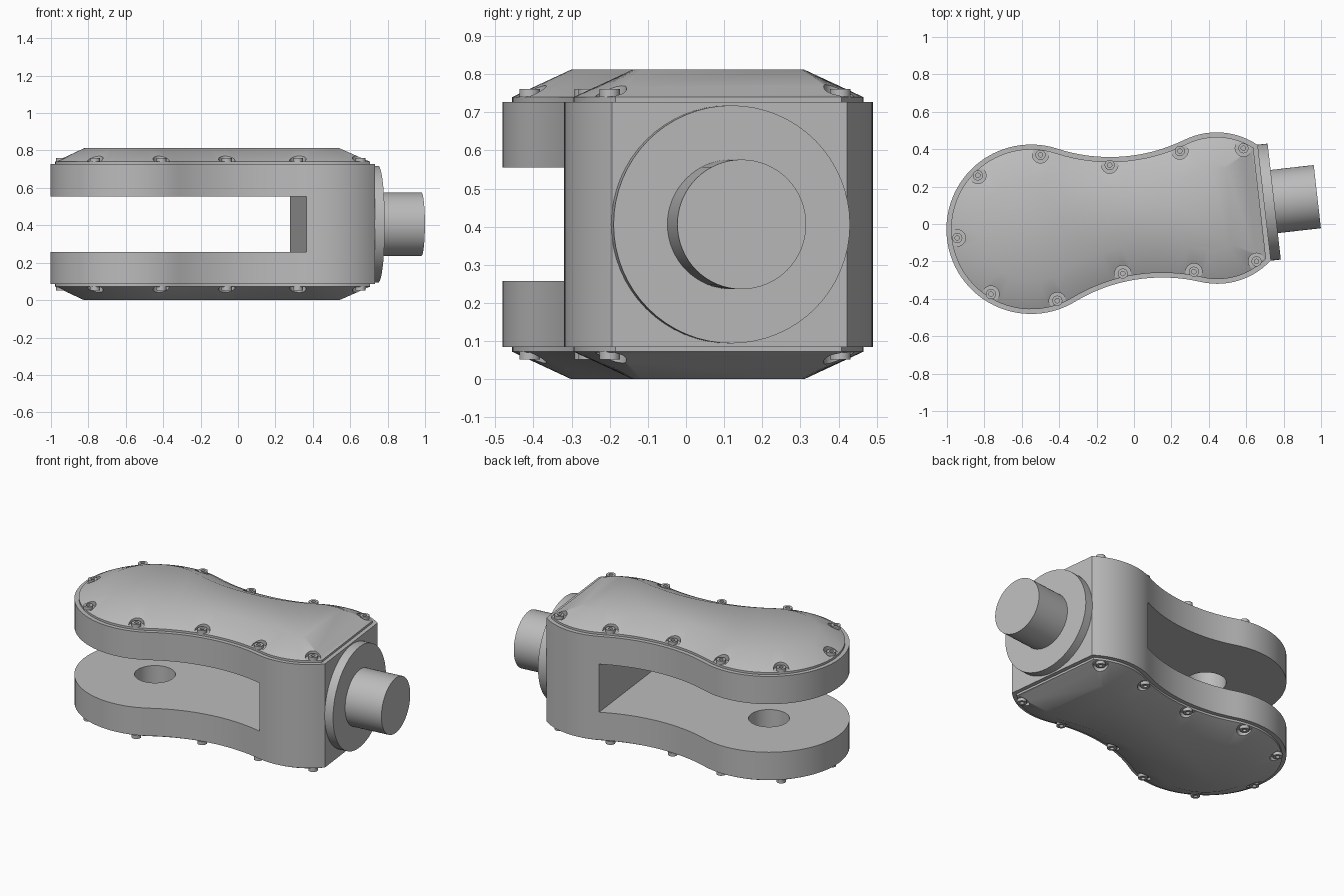
import bpy, bmesh
from math import radians, cos, sin, acos, atan2, hypot, pi
from mathutils import Matrix, Vector

if "Cube" in bpy.data.objects:
    bpy.data.objects.remove(bpy.data.objects["Cube"], do_unlink=True)

# One plain grey for every part
grey = bpy.data.materials.new("plain grey")
grey.use_nodes = True
grey.diffuse_color = (0.5, 0.5, 0.5, 1)
grey.node_tree.nodes["Principled BSDF"].inputs["Base Color"].default_value = (0.5, 0.5, 0.5, 1)

# Link frame: u runs from the centre of the round lobe towards the shaft
FRAME = Matrix.Translation((-0.55, -0.028, 0)) @ Matrix.Rotation(radians(6.5), 4, 'Z')
MID = 0.406          # mid height
HALF_BODY = 0.321    # half height of the body
END = 1.255          # flat end of the body
LIP = 0.025          # ledge around the covers


def make_object(name, bm):
    bmesh.ops.recalc_face_normals(bm, faces=bm.faces)
    mesh = bpy.data.meshes.new(name)
    bm.to_mesh(mesh)
    bm.free()
    mesh.materials.append(grey)
    obj = bpy.data.objects.new(name, mesh)
    bpy.context.collection.objects.link(obj)
    return obj


def activate(obj):
    bpy.ops.object.select_all(action='DESELECT')
    obj.select_set(True)
    bpy.context.view_layer.objects.active = obj


def smooth(obj):
    activate(obj)
    bpy.ops.object.shade_smooth_by_angle(angle=radians(30))


def cut(obj, cutter):
    activate(obj)
    mod = obj.modifiers.new("cut", 'BOOLEAN')
    mod.operation, mod.solver, mod.object = 'DIFFERENCE', 'EXACT', cutter
    bpy.ops.object.modifier_apply(modifier=mod.name)
    bpy.data.objects.remove(cutter, do_unlink=True)


def loft(bm, rings):
    loops = [[bm.verts.new(p) for p in ring] for ring in rings]
    for a, b in zip(loops, loops[1:]):
        for i in range(len(a)):
            j = (i + 1) % len(a)
            bm.faces.new((a[i], a[j], b[j], b[i]))
    bm.faces.new(loops[0])
    bm.faces.new(loops[-1])


def arc(cu, cv, r, a0, a1, n):
    return [(cu + r * cos(a0 + (a1 - a0) * i / n), cv + r * sin(a0 + (a1 - a0) * i / n))
            for i in range(n + 1)]


def outline(inset, z):
    """Peanut outline of tangent arcs, shrunk evenly by inset."""
    waist_u, waist_v, bump_v = 0.565, 1.238, 0.015
    a_lobe = atan2(waist_v, waist_u)
    a_bump = atan2(waist_v - bump_v, waist_u - 1)
    bump_r = 0.39 - inset
    a_end = acos((END - inset - 1) / bump_r)
    half = arc(0, 0, 0.453 - inset, pi, a_lobe, 28)
    half += arc(waist_u, waist_v, 0.908 + inset, a_lobe - pi, a_bump - pi, 16)[1:]
    half += arc(1, bump_v, bump_r, a_bump, a_end, 14)[1:]
    points = half + [(u, -v) for u, v in reversed(half[1:])]
    return [FRAME @ Vector((u, v, z)) for u, v in points]


def cylinder(bm, r, depth, matrix, sides=64):
    bmesh.ops.create_cone(bm, cap_ends=True, segments=sides, radius1=r, radius2=r,
                          depth=depth, matrix=matrix)


# Forked body: solid outline, then the slot and the pin hole
bm = bmesh.new()
loft(bm, [outline(0, MID - HALF_BODY), outline(0, MID + HALF_BODY)])
body = make_object("forked_body", bm)

bm = bmesh.new()
slot_end, slot_start = 0.877, -1.0
bmesh.ops.create_cube(bm, size=1, matrix=FRAME
                      @ Matrix.Translation(((slot_end + slot_start) / 2, 0, MID))
                      @ Matrix.Diagonal((slot_end - slot_start, 2, 0.298, 1)))
cut(body, make_object("slot_cutter", bm))

bm = bmesh.new()
cylinder(bm, 0.115, 1, FRAME @ Matrix.Translation((0, 0, MID)))
cut(body, make_object("hole_cutter", bm))
smooth(body)

# Screw places around the cover edge
SCREWS = [(-0.835, 0.26), (-0.5, 0.37), (-0.13, 0.315), (0.245, 0.39), (0.585, 0.405),
          (0.655, -0.2), (0.32, -0.255), (-0.06, -0.265), (-0.41, -0.41),
          (-0.765, -0.375), (-0.945, -0.075)]

# Domed covers with screw pockets, above and below
for label, side in (("upper", 1), ("lower", -1)):
    def level(h):
        return MID + side * (HALF_BODY + h)

    bm = bmesh.new()
    loft(bm, [outline(LIP, level(0)), outline(LIP, level(0.013)), outline(0.18, level(0.085))])
    cover = make_object(label + "_cover", bm)

    bm = bmesh.new()
    for x, y in SCREWS:
        cylinder(bm, 0.044, 0.2, Matrix.Translation((x, y, level(0.115))), 32)
    cut(cover, make_object("pocket_cutter", bm))
    smooth(cover)

    # Screw heads with a small round socket
    bm = bmesh.new()
    for x, y in SCREWS:
        loft(bm, [[Vector((x + px, y + py, level(h))) for px, py in arc(0, 0, r, 0, 2 * pi, 24)[:-1]]
                  for r, h in ((0.027, 0.013), (0.027, 0.034), (0.012, 0.034), (0.012, 0.022))])
    smooth(make_object(label + "_screws", bm))

# Round flange and shaft on the flat end
for name, r, start, stop in (("end_flange", 0.312, END - 0.01, 1.308),
                             ("shaft", 0.17, END, 1.54)):
    bm = bmesh.new()
    cylinder(bm, r, stop - start, FRAME @ Matrix.Translation(((start + stop) / 2, 0, MID))
             @ Matrix.Rotation(pi / 2, 4, 'Y'))
    smooth(make_object(name, bm))
